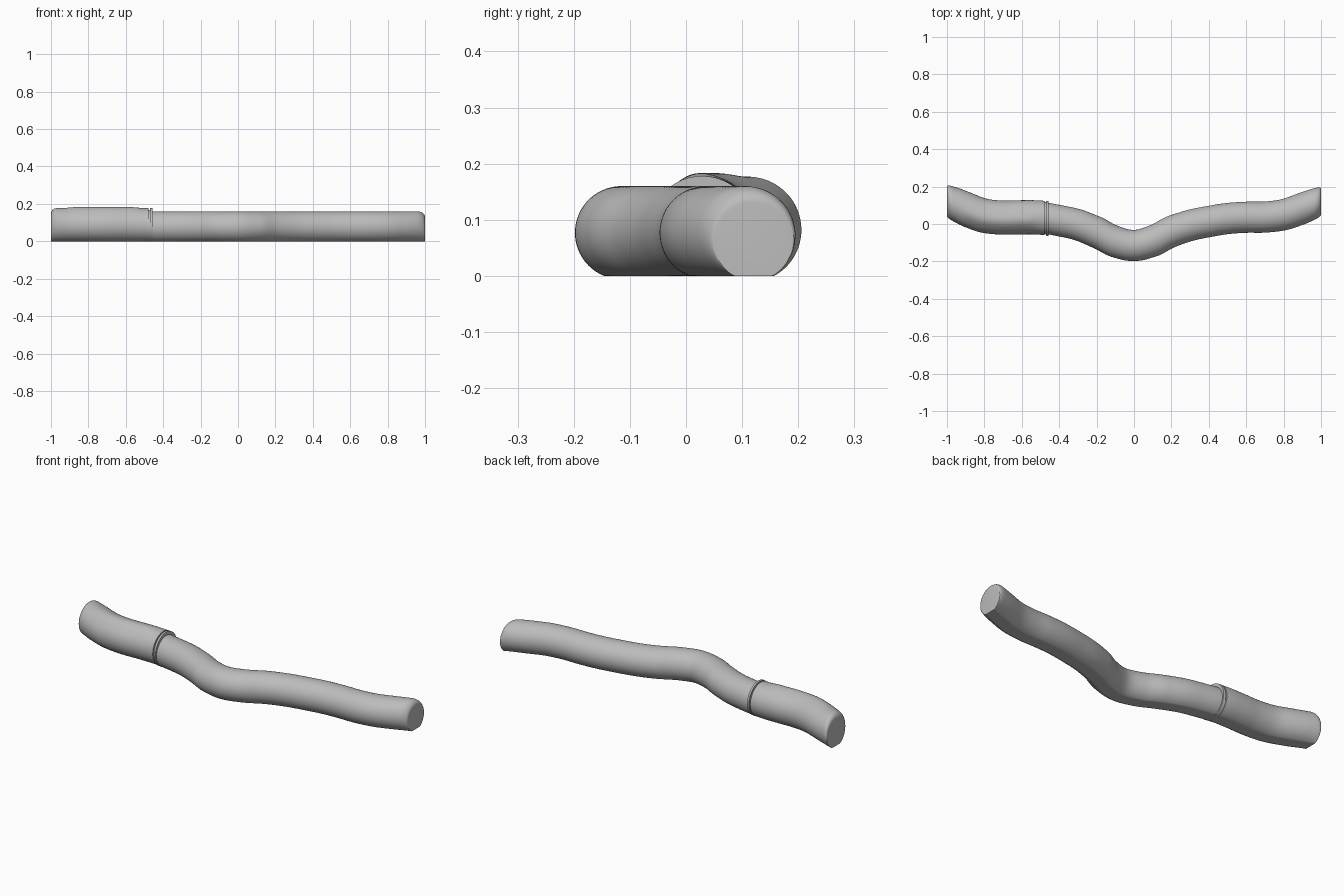
import bpy, bmesh, math

if "Cube" in bpy.data.objects:
    bpy.data.objects.remove(bpy.data.objects["Cube"], do_unlink=True)

GREY = bpy.data.materials.new("plain grey")
GREY.use_nodes = True
GREY.diffuse_color = (0.5, 0.5, 0.5, 1)
GREY.node_tree.nodes["Principled BSDF"].inputs["Base Color"].default_value = (0.5, 0.5, 0.5, 1)

# Sideways position of the centre line, every 0.1 from x = -1 to x = 1
PATH = [.122, .08, .045, .034, .036, .034, .018, -.005, -.045, -.093, -.115,
        -.09, -.042, -.008, .013, .029, .036, .037, .05, .083, .12]
SEGMENTS = 96


def centre(x):
    """Smooth curve through the path points."""
    t = min(max((x + 1) * 10, 0), 19.9999)
    i = int(t)
    f = t - i
    b, c = PATH[i], PATH[i + 1]
    a = PATH[i - 1] if i > 0 else 2 * b - c
    d = PATH[i + 2] if i < 19 else 2 * c - b
    return b + f / 2 * (c - a + f * (2 * a - 5 * b + 4 * c - d + f * (3 * (b - c) + d - a)))


def ramp(x, start, end):
    t = min(max((x - start) / (end - start), 0), 1)
    return t * t * (3 - 2 * t)


def thumb_ridge(x, angle):
    """Low raised pad along the top of the sleeve."""
    along = ramp(x, -.95, -.86) * (1 - ramp(x, -.58, -.49))
    return .007 * along * math.exp(-((angle - math.pi / 2 - .2) / .4) ** 2)


def loft(name, stations, ridge=False):
    """Loft round sections (x, radius, centre height), flattened on the ground."""
    bm = bmesh.new()
    rings = []
    for x, r, zc in stations:
        h = .01
        x0, x1 = max(x - h, -1), min(x + h, 1)
        slope = (centre(x1) - centre(x0)) / (x1 - x0)
        # Sections at the two ends are cut square to x
        widen = 1 + (math.hypot(1, slope) - 1) * ramp(1 - abs(x), 0, .1)
        ring = []
        for k in range(SEGMENTS):
            a = math.tau * k / SEGMENTS
            rad = r + (thumb_ridge(x, a) if ridge else 0)
            ring.append(bm.verts.new((x, centre(x) + rad * widen * math.cos(a),
                                      max(0, zc + rad * math.sin(a)))))
        rings.append(ring)
    for p, q in zip(rings, rings[1:]):
        for k in range(SEGMENTS):
            n = (k + 1) % SEGMENTS
            bm.faces.new((p[k], p[n], q[n], q[k]))
    bm.faces.new(rings[0])
    bm.faces.new(rings[-1][::-1])
    bmesh.ops.recalc_face_normals(bm, faces=bm.faces)
    mesh = bpy.data.meshes.new(name)
    bm.to_mesh(mesh)
    bm.free()
    mesh.materials.append(GREY)
    obj = bpy.data.objects.new(name, mesh)
    bpy.context.collection.objects.link(obj)
    bpy.ops.object.select_all(action="DESELECT")
    obj.select_set(True)
    bpy.context.view_layer.objects.active = obj
    bpy.ops.object.shade_smooth_by_angle(angle=math.radians(21))


def span(start, end, count):
    return [start + (end - start) * i / count for i in range(count + 1)]


def rounded_end(sign, length, r, zc, dr, dz):
    """Quarter-round taper towards one end."""
    out = []
    for i in range(1, 9):
        a = math.pi / 2 * i / 8
        f = 1 - math.cos(a)
        out.append((sign * (1 - length + length * math.sin(a)), r - dr * f, zc - dz * f))
    return out


# Long wavy tube with a rounded far end
R, Z = .083, .077
loft("wavy_tube", [(x, R, Z) for x in span(-.47, .96, 90)] + rounded_end(1, .04, R, Z, .013, .016))

# Wider grip sleeve with a pad on top
SR, SZ = .091, .086
grip = rounded_end(-1, .03, SR, SZ, .013, .016)[::-1]
grip += [(x, SR, SZ) for x in span(-.97, -.478, 50)]
loft("grip_sleeve", grip, ridge=True)

# Thin groove and collar at the mouth of the sleeve
loft("collar_groove", [(x, SR - .006, SZ - .004) for x in span(-.479, -.469, 2)])
loft("sleeve_collar", [(x, SR + .001, SZ) for x in span(-.47, -.458, 3)])
